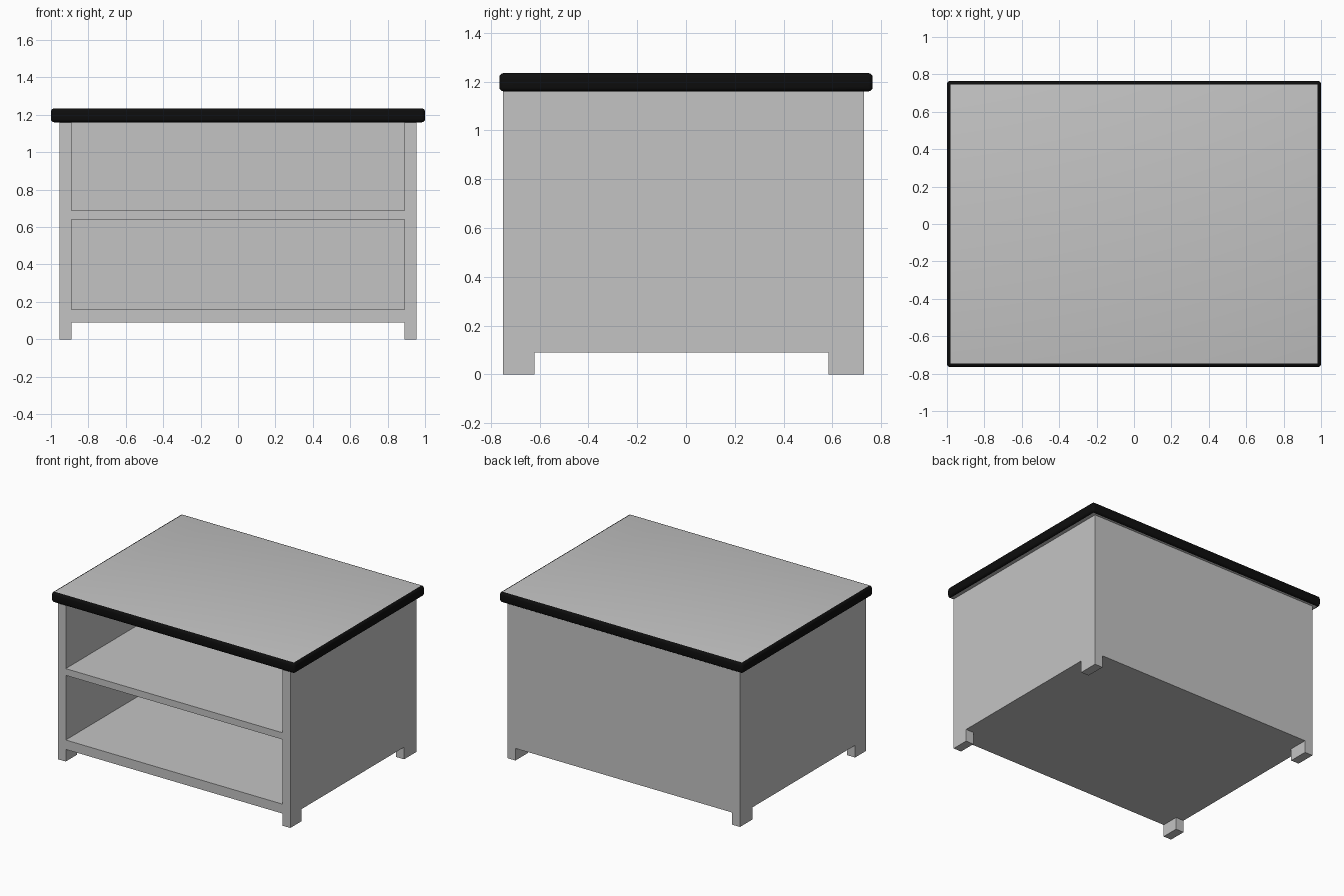
import bpy, bmesh

if "Cube" in bpy.data.objects:
    bpy.data.objects.remove(bpy.data.objects["Cube"])


def material(name, rgb):
    m = bpy.data.materials.new(name)
    m.diffuse_color = (*rgb, 1)
    m.use_nodes = True
    m.node_tree.nodes["Principled BSDF"].inputs["Base Color"].default_value = m.diffuse_color
    return m


grey = material("light grey", (0.55, 0.55, 0.55))
black = material("black edge", (0.004, 0.004, 0.004))


def finish(name, bm, mats):
    bmesh.ops.recalc_face_normals(bm, faces=bm.faces)
    me = bpy.data.meshes.new(name)
    bm.to_mesh(me)
    bm.free()
    for m in mats:
        me.materials.append(m)
    ob = bpy.data.objects.new(name, me)
    bpy.context.collection.objects.link(ob)
    return ob


def add_box(bm, lo, hi):
    verts = bmesh.ops.create_cube(bm, size=1)["verts"]
    for v in verts:
        for i in range(3):
            v.co[i] = hi[i] if v.co[i] > 0 else lo[i]


def box(name, lo, hi):
    bm = bmesh.new()
    add_box(bm, lo, hi)
    return finish(name, bm, [grey])


# Side panels with legs cut into the lower edge
profile = [(-0.75, 0), (-0.62, 0), (-0.62, 0.09), (0.585, 0.09),
           (0.585, 0), (0.73, 0), (0.73, 1.16), (-0.75, 1.16)]
for name, x in (("left_side", -0.955), ("right_side", 0.89)):
    bm = bmesh.new()
    face = bm.faces.new([bm.verts.new((x, y, z)) for y, z in profile])
    ext = bmesh.ops.extrude_face_region(bm, geom=[face])["geom"]
    bmesh.ops.translate(bm, vec=(0.065, 0, 0),
                        verts=[e for e in ext if isinstance(e, bmesh.types.BMVert)])
    finish(name, bm, [grey])

# Bottom board, middle shelf and back panel
box("bottom_board", (-0.89, -0.75, 0.09), (0.89, 0.68, 0.16))
box("middle_shelf", (-0.89, -0.75, 0.64), (0.89, 0.68, 0.69))
box("back_panel", (-0.89, 0.68, 0.09), (0.89, 0.73, 1.16))

# Table top with a rounded black rim
bm = bmesh.new()
add_box(bm, (-1, -0.765, 1.16), (1, 0.765, 1.235))
bmesh.ops.bevel(bm, geom=bm.edges[:], offset=0.018, segments=4,
                profile=0.5, affect='EDGES')
bm.normal_update()
for f in bm.faces:
    f.material_index = 0 if abs(f.normal.z) > 0.999 else 1
    f.smooth = f.material_index == 1
top = finish("table_top", bm, [grey, black])
bpy.context.view_layer.objects.active = top
top.select_set(True)
bpy.ops.object.shade_smooth_by_angle()
